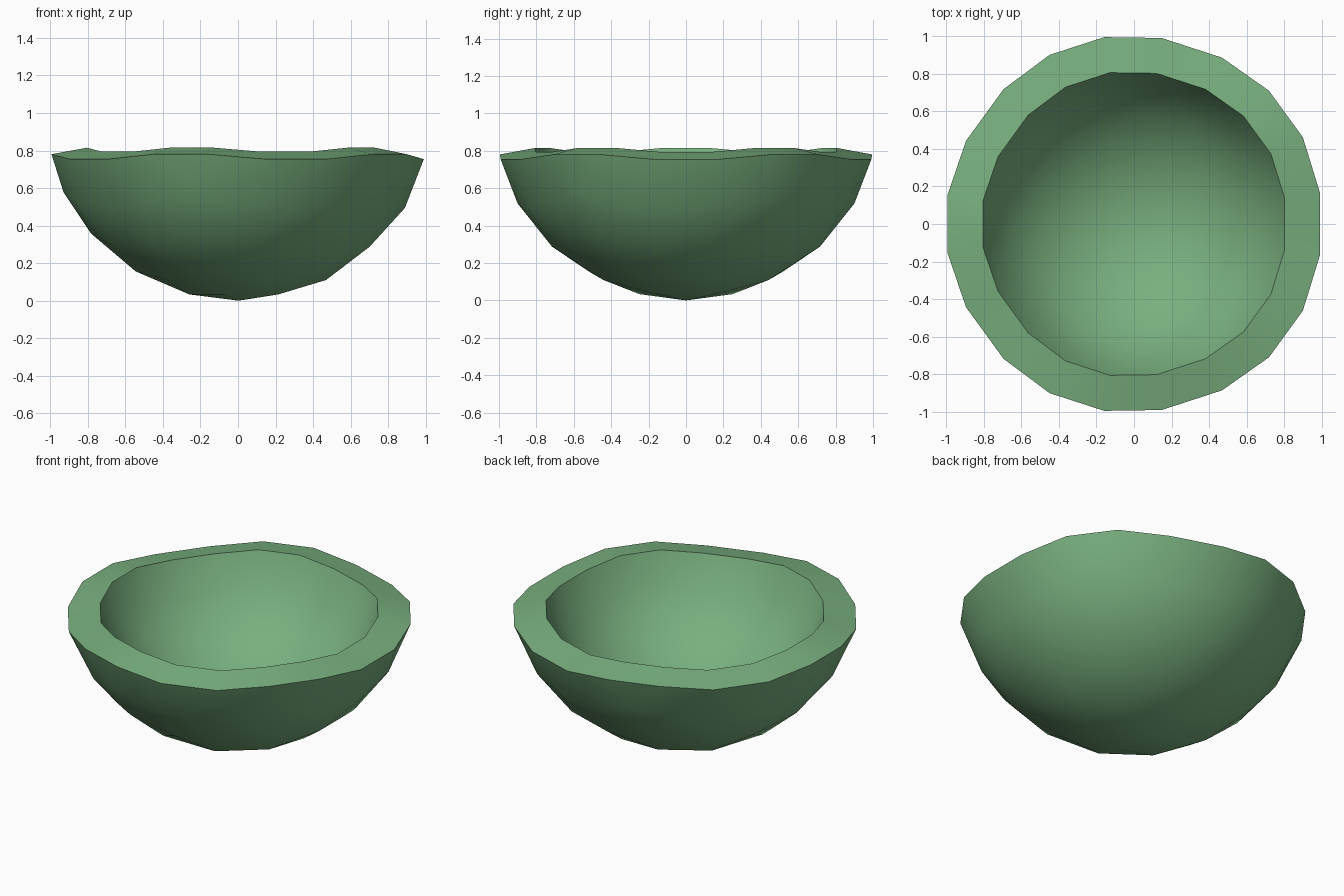
import bpy
import bmesh
import math
from mathutils import Matrix, Vector

if "Cube" in bpy.data.objects:
    bpy.data.objects.remove(bpy.data.objects["Cube"])

R = 1.042            # outer sphere radius
INNER = 0.81         # inner shell scale
DROP = 0.015         # inner shell lowered slightly
SHIFT_X = 0.003      # centres the slightly uneven rim


def add_shell(bm, radius, offset):
    """Lower cap of an icosphere, cut along its own row of vertices."""
    verts = bmesh.ops.create_icosphere(bm, subdivisions=3, radius=radius)["verts"]
    keep = [v for v in verts if v.co.z < -0.1 * radius]
    bmesh.ops.delete(bm, geom=[v for v in verts if v.co.z >= -0.1 * radius],
                     context='VERTS')
    bmesh.ops.translate(bm, verts=keep, vec=offset)
    return keep


bm = bmesh.new()
# Outer and inner shells
add_shell(bm, R, Vector((SHIFT_X, 0, R)))
inner = add_shell(bm, R * INNER, Vector((SHIFT_X, 0, R - DROP)))
inner_faces = list({f for v in inner for f in v.link_faces})
bmesh.ops.reverse_faces(bm, faces=inner_faces)

# Rim joining the two open edges
rim_edges = [e for e in bm.edges if e.is_boundary]
bmesh.ops.bridge_loops(bm, edges=rim_edges)
bmesh.ops.recalc_face_normals(bm, faces=bm.faces[:])

mesh = bpy.data.meshes.new("bowl")
bm.to_mesh(mesh)
bm.free()
bowl = bpy.data.objects.new("bowl", mesh)
bpy.context.collection.objects.link(bowl)

# Green material
green = bpy.data.materials.new("green")
green.diffuse_color = (0.19, 0.43, 0.21, 1)
green.use_nodes = True
green.node_tree.nodes["Principled BSDF"].inputs["Base Color"].default_value = green.diffuse_color
mesh.materials.append(green)

# Smooth walls, crisp rim
bpy.context.view_layer.objects.active = bowl
bowl.select_set(True)
bpy.ops.object.shade_smooth_by_angle(angle=math.radians(35))
